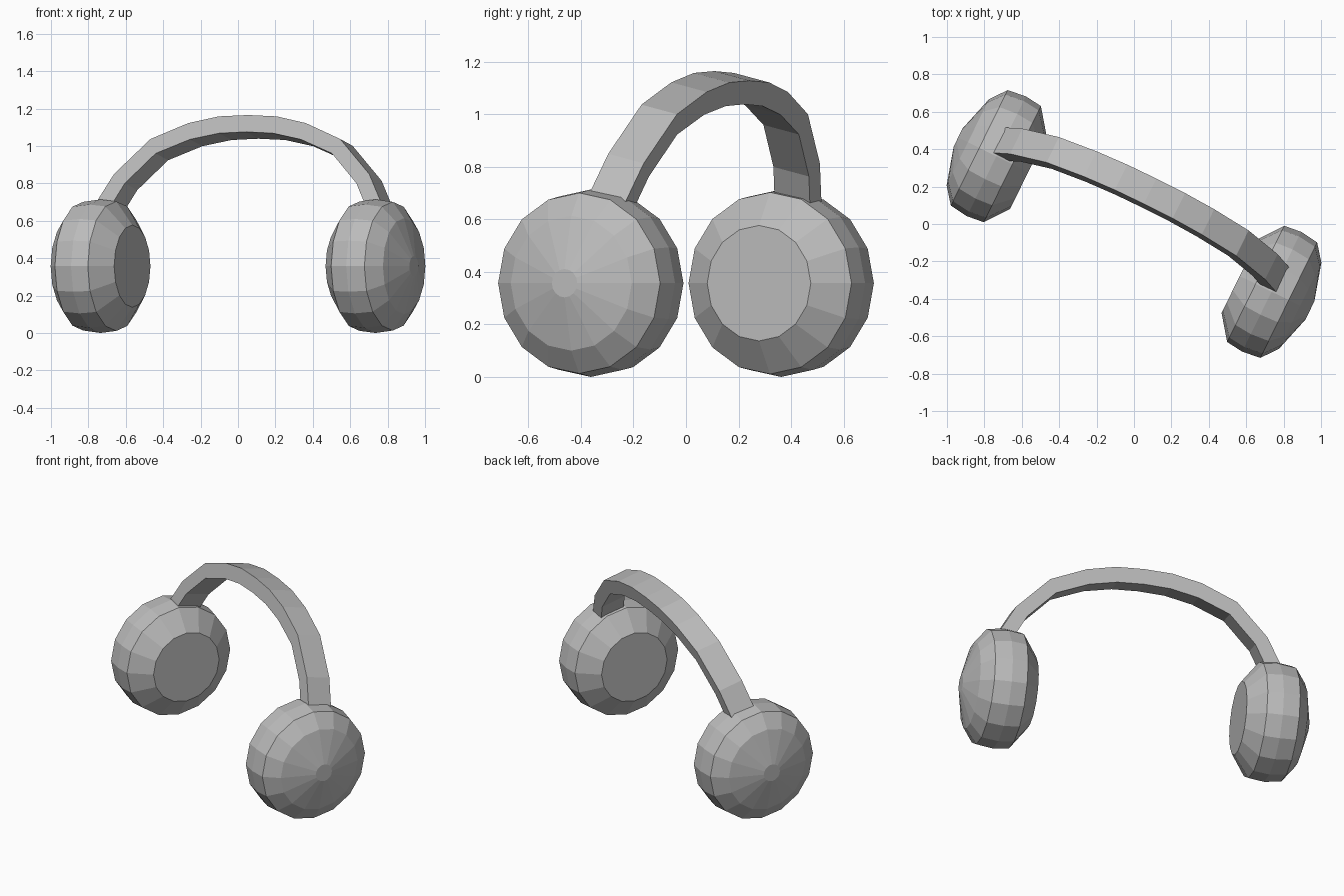
import bpy, bmesh, math
from mathutils import Matrix, Vector

cube = bpy.data.objects.get("Cube")
if cube:
    bpy.data.objects.remove(cube)

grey = bpy.data.materials.new("plain grey")
grey.use_nodes = True
COLOUR = (0.5, 0.5, 0.5, 1)
grey.diffuse_color = COLOUR
grey.node_tree.nodes["Principled BSDF"].inputs["Base Color"].default_value = COLOUR

TURN = Matrix.Rotation(math.radians(-26.2), 4, 'Z')   # whole headset is turned
SIDES = 16
CUP_HEIGHT = 0.357


def finish(name, bm):
    bmesh.ops.recalc_face_normals(bm, faces=bm.faces)
    bm.transform(TURN)
    mesh = bpy.data.meshes.new(name)
    bm.to_mesh(mesh)
    bm.free()
    mesh.materials.append(grey)
    obj = bpy.data.objects.new(name, mesh)
    bpy.context.collection.objects.link(obj)


def loft(rings):
    """Bridge equal rings of points and cap both ends."""
    bm = bmesh.new()
    loops = [[bm.verts.new(p) for p in ring] for ring in rings]
    for low, high in zip(loops, loops[1:]):
        for i in range(len(low)):
            j = (i + 1) % len(low)
            bm.faces.new((low[i], low[j], high[j], high[i]))
    bm.faces.new(loops[0])
    bm.faces.new(loops[-1])
    return bm


# Ear cups: faceted discs, from the inner pad to the outer cap (distance, radius)
CUP = [(0.63, 0.22), (0.725, 0.346), (0.82, 0.357),
       (0.922, 0.344), (0.99, 0.257), (1.048, 0.054)]


def circle(x, radius):
    angles = [2 * math.pi * i / SIDES for i in range(SIDES)]
    return [Vector((x, radius * math.sin(t), CUP_HEIGHT + radius * math.cos(t)))
            for t in angles]


for name, side in (("left_ear_cup", 1), ("right_ear_cup", -1)):
    finish(name, loft([circle(side * x, r) for x, r in CUP]))

# Headband: half arch as (outer x, outer z, inner x, inner z), mirrored
ARCH = [(0, 1.165, 0, 1.075), (0.172, 1.158, 0.16, 1.068),
        (0.35, 1.122, 0.33, 1.035), (0.565, 1.037, 0.525, 0.96),
        (0.76, 0.85, 0.69, 0.80), (0.865, 0.67, 0.77, 0.66)]
LEAN = math.radians(13.6)
WIDTH = 0.155
APEX_Y, APEX_Z = 0.12, 1.165
across = Vector((0, math.cos(LEAN), -math.sin(LEAN))) * WIDTH


def section(outer_x, outer_z, inner_x, inner_z):
    front = [Vector((x, APEX_Y + (z - APEX_Z) * math.tan(LEAN), z))
             for x, z in ((outer_x, outer_z), (inner_x, inner_z))]
    return [front[0], front[1], front[1] + across, front[0] + across]


right_half = [(-ox, oz, -ix, iz) for ox, oz, ix, iz in reversed(ARCH[1:])]
finish("headband", loft([section(*s) for s in right_half + ARCH]))
